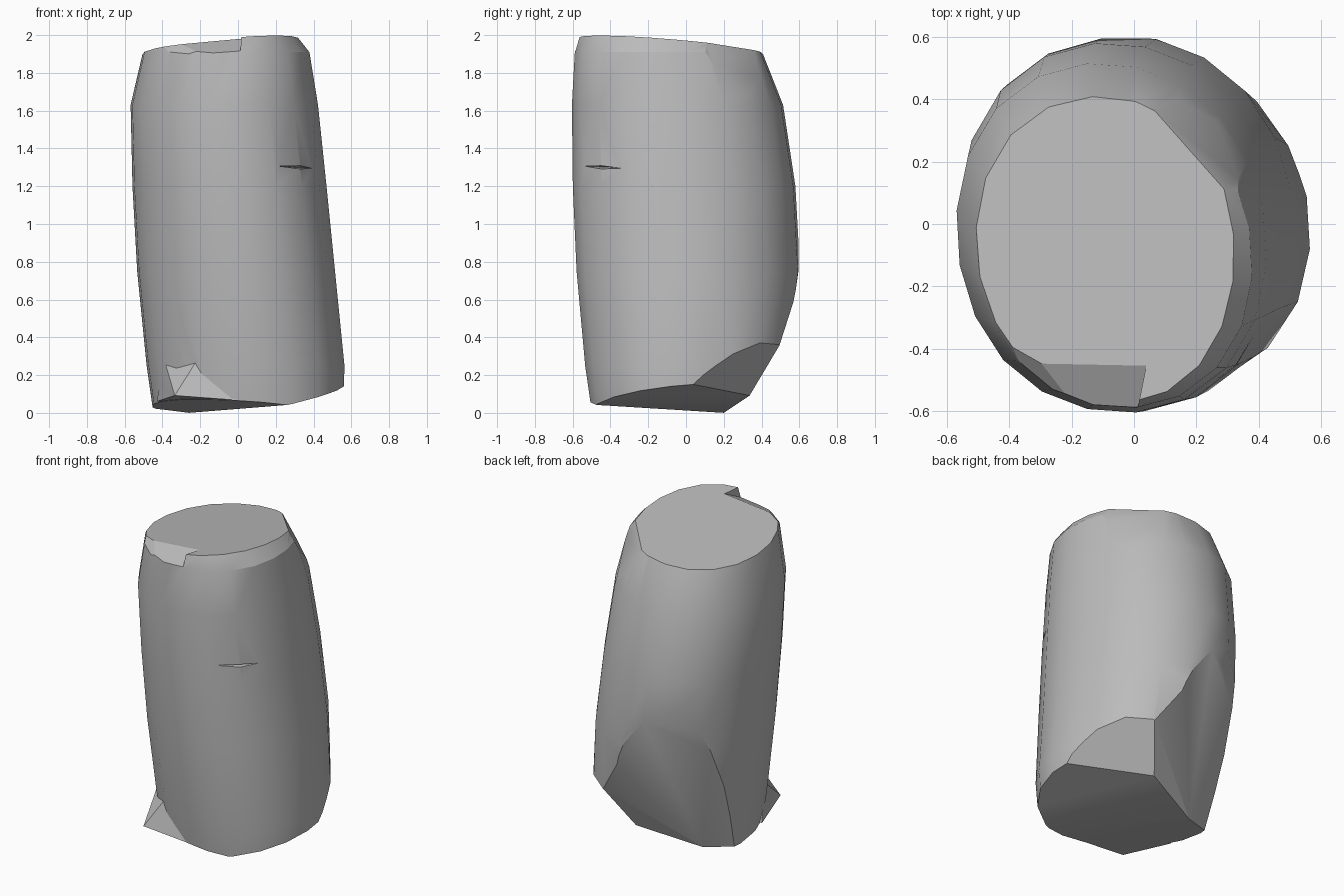
import bpy, bmesh, math
from mathutils import Vector

old = bpy.data.objects.get("Cube")
if old:
    bpy.data.objects.remove(old, do_unlink=True)

SIDES = 20
# Column cross-sections: z, left x, right x, front y, back y
RINGS = [(-0.1, -0.43, 0.55, -0.48, 0.47), (0.25, -0.48, 0.56, -0.53, 0.54),
         (0.75, -0.53, 0.51, -0.575, 0.6), (1.2, -0.555, 0.465, -0.595, 0.575),
         (1.63, -0.565, 0.42, -0.6, 0.51), (1.91, -0.5, 0.375, -0.585, 0.4),
         (2.08, -0.42, 0.24, -0.55, 0.29)]
# Flat breaks: point on the plane, outward normal
BREAKS = [((0, 0, 1.943), (-0.09, 0.08, 1)),              # sloping top
          ((0.17, 0.245, 1.94), (0.7, 0.7, 0.5)),         # bevel behind the top
          ((-0.31, -0.44, 1.95), (-0.58, -0.81, 0.9)),    # bevel at the top front corner
          ((-0.26, 0.2, 0), (-0.24, 1, -0.48)),           # back foot
          ((-0.26, 0.2, 0), (-0.45, 1, -0.35)),           # back right foot
          ((0.48, 0.25, 0.3), (0.5, 0.6, -0.6)),          # back left foot
          ((0, -0.5, 0.065), (-0.075, -0.12, -1)),        # underside
          ((0, 0, 0.034), (0.204, 0.096, -1))]            # underside, left slope


def make_object(name, bm):
    bmesh.ops.recalc_face_normals(bm, faces=bm.faces)
    mesh = bpy.data.meshes.new(name)
    bm.to_mesh(mesh)
    bm.free()
    obj = bpy.data.objects.new(name, mesh)
    bpy.context.collection.objects.link(obj)
    return obj


def combine(target, name, operation, points):
    """Join or subtract the convex hull of a few points."""
    bm = bmesh.new()
    verts = [bm.verts.new(p) for p in points]
    bmesh.ops.convex_hull(bm, input=verts)
    tool = make_object(name, bm)
    tool.hide_render = True
    mod = target.modifiers.new(name, 'BOOLEAN')
    mod.operation = operation
    mod.solver = 'EXACT'
    mod.object = tool
    bpy.context.view_layer.objects.active = target
    bpy.ops.object.modifier_apply(modifier=mod.name)
    bpy.data.objects.remove(tool, do_unlink=True)


# Lofted column, slightly fuller along one diagonal
bm = bmesh.new()
loops = []
for z, x0, x1, y0, y1 in RINGS:
    loop = []
    for i in range(SIDES):
        a = math.tau * (i + 0.5) / SIDES
        s = math.sin(2 * a)
        r = 1.008 - 0.032 * s + 0.02 * s * s
        loop.append(bm.verts.new(((x0 + x1) / 2 + (x1 - x0) / 2 * r * math.cos(a),
                                  (y0 + y1) / 2 + (y1 - y0) / 2 * r * math.sin(a), z)))
    loops.append(loop)
for low, high in zip(loops, loops[1:]):
    for i in range(SIDES):
        j = (i + 1) % SIDES
        bm.faces.new((low[i], low[j], high[j], high[i]))
bm.faces.new(loops[0][::-1])
bm.faces.new(loops[-1])

# Broken ends
for point, normal in BREAKS:
    geom = bm.verts[:] + bm.edges[:] + bm.faces[:]
    bmesh.ops.bisect_plane(bm, geom=geom, plane_co=point, plane_no=Vector(normal).normalized(),
                           clear_outer=True)
    rim = [e for e in bm.edges if e.is_boundary]
    if rim:
        bmesh.ops.contextual_create(bm, geom=rim)
stone = make_object("stone_column", bm)

# Chip in the top front rim
rim_low = [(-0.7, -0.44, 1.915), (0.04, -0.45, 1.985), (0, -0.65, 1.885), (-0.7, -0.65, 1.815)]
combine(stone, "rim_chip", 'DIFFERENCE', rim_low + [(x, y, 2.3) for x, y, z in rim_low])

# Flared spur at the front foot, level with the underside
combine(stone, "foot_spur", 'UNION', [(-0.335, -0.5, 0.092), (-0.43, -0.17, 0.06), (0, -0.5, 0.067),
                                      (-0.1, -0.1, 0.2), (-0.39, -0.26, 0.28),
                                      (-0.32, -0.37, 0.24), (-0.21, -0.44, 0.29)])

# Thin crack
combine(stone, "crack", 'DIFFERENCE', [(0.2, -0.575, 1.308), (0.455, -0.32, 1.292),
                                       (0.40, -0.52, 1.32), (0.40, -0.52, 1.28),
                                       (0.28, -0.39, 1.3)])

# Stone colour
grey = bpy.data.materials.new("stone_grey")
grey.use_nodes = True
colour = (0.5, 0.5, 0.5, 1)
grey.diffuse_color = colour
grey.node_tree.nodes["Principled BSDF"].inputs["Base Color"].default_value = colour
stone.data.materials.clear()
stone.data.materials.append(grey)

bpy.ops.object.select_all(action='DESELECT')
stone.select_set(True)
bpy.context.view_layer.objects.active = stone
bpy.ops.object.shade_smooth_by_angle(angle=math.radians(23))
